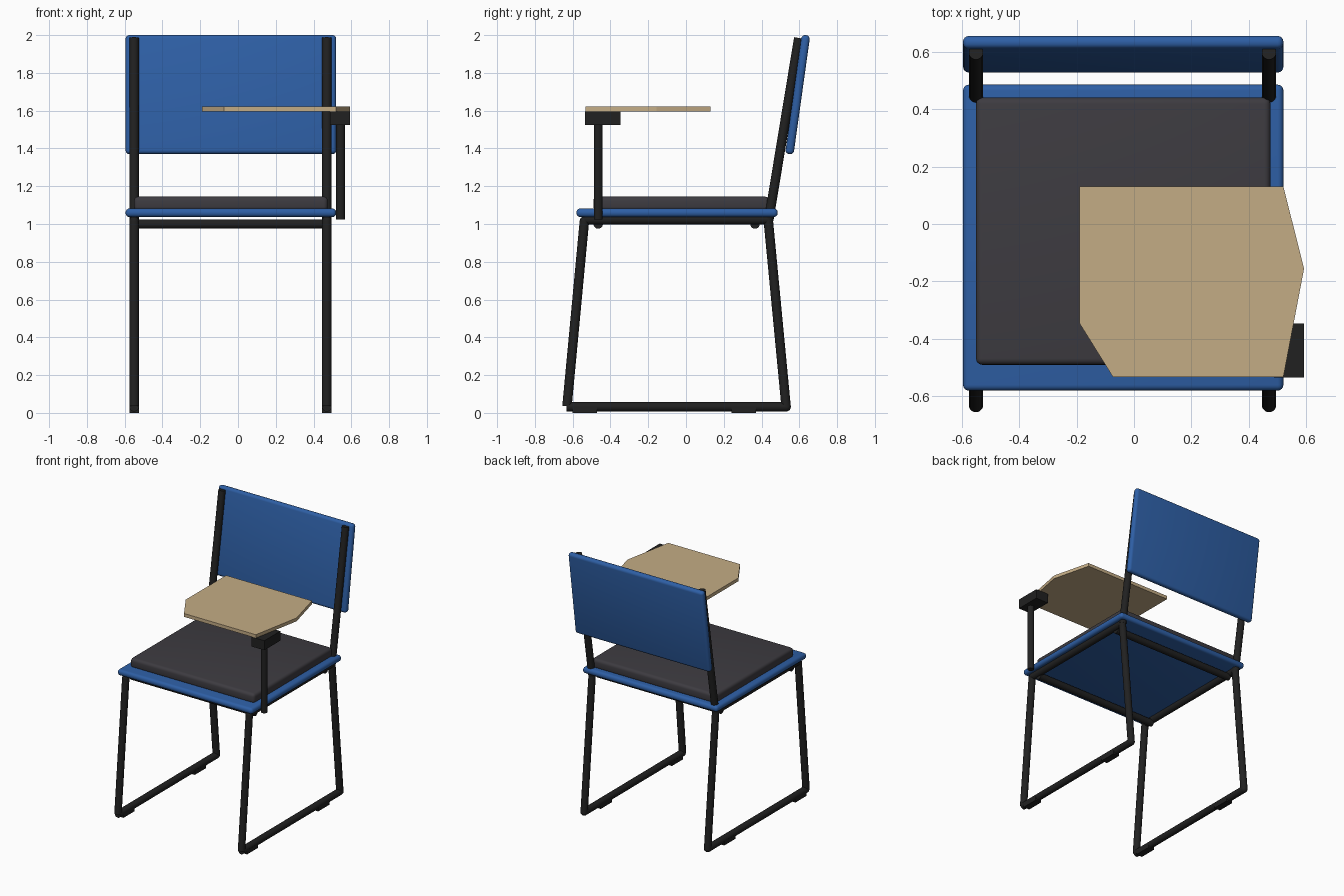
import bpy, bmesh, math
from mathutils import Vector

cube = bpy.data.objects.get("Cube")
if cube:
    bpy.data.objects.remove(cube, do_unlink=True)


def material(name, rgb):
    m = bpy.data.materials.new(name)
    m.use_nodes = True
    m.diffuse_color = (*rgb, 1)
    m.node_tree.nodes["Principled BSDF"].inputs["Base Color"].default_value = (*rgb, 1)
    return m


BLUE = material("blue plastic", (0.027, 0.114, 0.376))
GREY = material("dark grey fabric", (0.047, 0.044, 0.052))
BLACK = material("black metal", (0.015, 0.015, 0.015))
WOOD = material("light wood", (0.552, 0.413, 0.235))


def finish(name, bm, mat, smooth=True):
    bmesh.ops.recalc_face_normals(bm, faces=bm.faces)
    mesh = bpy.data.meshes.new(name)
    bm.to_mesh(mesh)
    bm.free()
    mesh.materials.append(mat)
    ob = bpy.data.objects.new(name, mesh)
    bpy.context.collection.objects.link(ob)
    if smooth:
        bpy.ops.object.select_all(action="DESELECT")
        ob.select_set(True)
        bpy.context.view_layer.objects.active = ob
        bpy.ops.object.shade_smooth_by_angle(angle=math.radians(40))
    return ob


def box(name, low, high, mat, bevel=0.0):
    low, high = Vector(low), Vector(high)
    bm = bmesh.new()
    bmesh.ops.create_cube(bm, size=1)
    bmesh.ops.scale(bm, vec=high - low, verts=bm.verts)
    bmesh.ops.translate(bm, vec=(low + high) / 2, verts=bm.verts)
    if bevel:
        bmesh.ops.bevel(bm, geom=bm.edges[:], offset=bevel, segments=4,
                        profile=0.5, affect="EDGES")
    return finish(name, bm, mat, bool(bevel))


def tube(name, a, b, radius=0.025, round_end=False):
    a, b = Vector(a), Vector(b)
    bm = bmesh.new()
    bmesh.ops.create_cone(bm, cap_ends=True, segments=20, radius1=radius,
                          radius2=radius, depth=(b - a).length)
    turn = Vector((0, 0, 1)).rotation_difference(b - a).to_matrix()
    bmesh.ops.rotate(bm, cent=(0, 0, 0), matrix=turn, verts=bm.verts)
    bmesh.ops.translate(bm, vec=(a + b) / 2, verts=bm.verts)
    if round_end:
        ball = bmesh.ops.create_uvsphere(bm, u_segments=20, v_segments=10, radius=radius)
        bmesh.ops.translate(bm, vec=b, verts=ball["verts"])
    return finish(name, bm, BLACK)


# Sled frame on each side
LEFT, RIGHT = 0.47, -0.55
for side, x in (("left", LEFT), ("right", RIGHT)):
    tube(side + "_front_leg", (x, -0.63, 0.035), (x, -0.538, 1.015), round_end=True)
    tube(side + "_floor_rail", (x, -0.633, 0.032), (x, 0.53, 0.032), round_end=True)
    tube(side + "_back_leg", (x, 0.53, 0.032), (x, 0.436, 1.015), round_end=True)
    tube(side + "_seat_rail", (x, -0.538, 1.023), (x, 0.436, 1.023))
    tube(side + "_back_post", (x, 0.438, 1.02), (x, 0.597, 1.985))
    for end, y in (("front", -0.535), ("back", 0.305)):
        box(f"{side}_{end}_foot_pad", (x - 0.025, y - 0.065, 0),
            (x + 0.025, y + 0.065, 0.03), BLACK)

# Cross bars under the seat
for end, y in (("front", -0.465), ("back", 0.365)):
    tube(end + "_cross_bar", (RIGHT, y, 1.0), (LEFT, y, 1.0))

# Seat and cushion
box("seat", (-0.595, -0.58, 1.037), (0.52, 0.485, 1.082), BLUE, 0.02)
box("seat_cushion", (-0.55, -0.49, 1.07), (0.475, 0.44, 1.145), GREY, 0.022)

# Leaning backrest panel
back = box("backrest", (-0.595, -0.0225, -0.318), (0.52, 0.0225, 0.318), BLUE, 0.02)
back.location = (0, 0.591, 1.685)
back.rotation_euler.x = -math.atan(0.14)

# Writing tablet on its post
tube("tablet_post", (0.543, -0.465, 1.025), (0.543, -0.465, 1.55), 0.023)
box("tablet_bracket", (0.488, -0.535, 1.525), (0.592, -0.347, 1.596), BLACK)

outline = [(-0.19, 0.13), (-0.19, -0.345), (-0.073, -0.533),
           (0.52, -0.533), (0.592, -0.155), (0.52, 0.13)]
bm = bmesh.new()
face = bm.faces.new([bm.verts.new((x, y, 1.596)) for x, y in outline])
top = bmesh.ops.extrude_face_region(bm, geom=[face])["geom"]
bmesh.ops.translate(bm, vec=(0, 0, 0.025),
                    verts=[v for v in top if isinstance(v, bmesh.types.BMVert)])
finish("writing_tablet", bm, WOOD, False)
